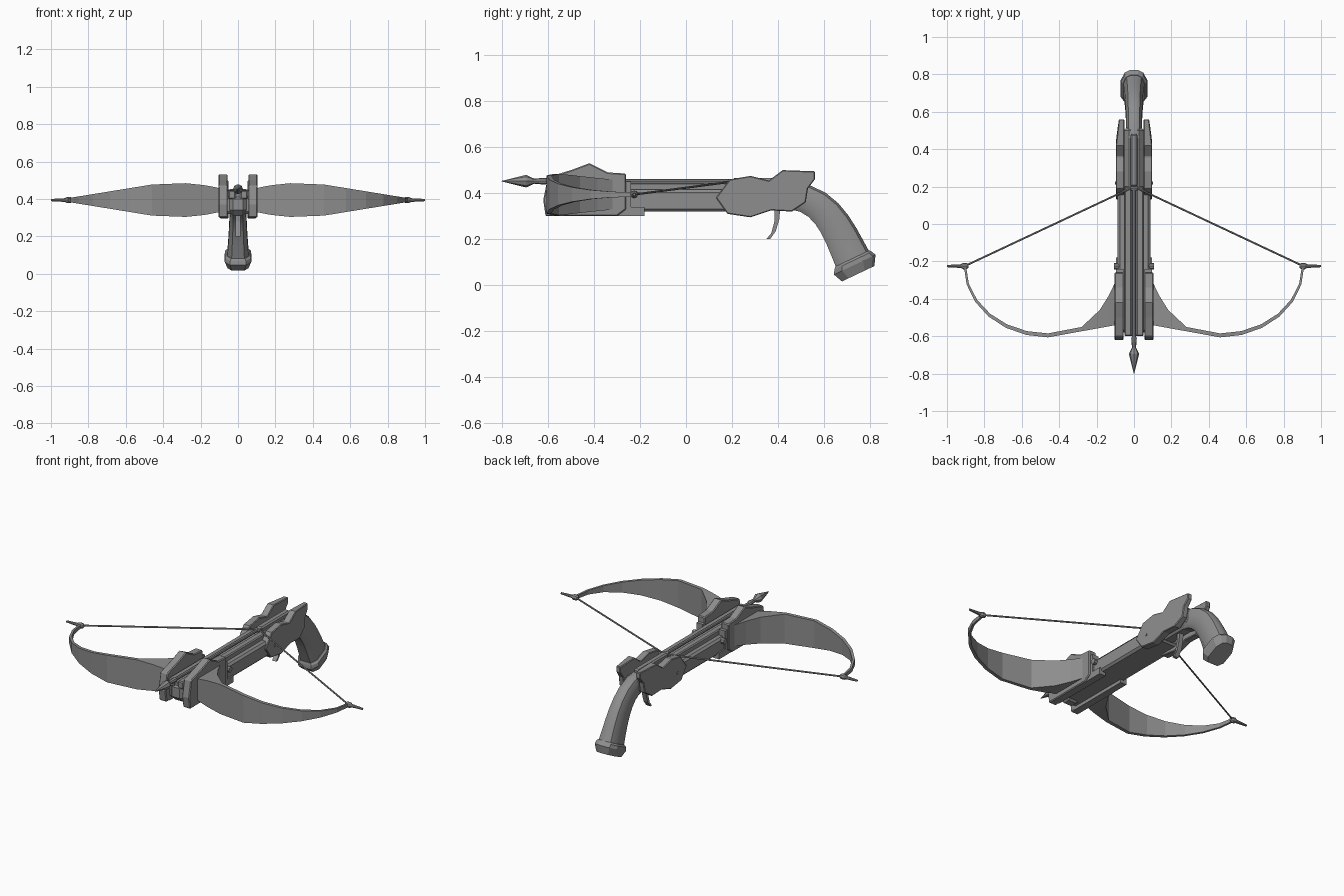
import bpy, bmesh, math
from mathutils import Vector
from mathutils.geometry import interpolate_bezier

cube = bpy.data.objects.get("Cube")
if cube:
    bpy.data.objects.remove(cube)

tone = (.27, .27, .27, 1)
grey = bpy.data.materials.new("plain grey")
grey.use_nodes = True
grey.diffuse_color = tone
grey.node_tree.nodes["Principled BSDF"].inputs["Base Color"].default_value = tone


def finish(name, bm, mirror, bevel):
    bmesh.ops.recalc_face_normals(bm, faces=bm.faces)
    mesh = bpy.data.meshes.new(name)
    bm.to_mesh(mesh)
    bm.free()
    mesh.materials.append(grey)
    part = bpy.data.objects.new(name, mesh)
    bpy.context.collection.objects.link(part)
    if bevel:
        modifier = part.modifiers.new("bevel", 'BEVEL')
        modifier.width = bevel
        modifier.segments = 1
        modifier.limit_method = 'ANGLE'
        modifier.angle_limit = math.radians(50)
    if mirror:
        part.modifiers.new("mirror", 'MIRROR')
    return part


def loft(name, rings, mirror=False, bevel=0):
    """Skin a list of equal closed rings and cap both ends."""
    bm = bmesh.new()
    rows = [[bm.verts.new(point) for point in ring] for ring in rings]
    for near, far in zip(rows, rows[1:]):
        for i in range(len(near)):
            bm.faces.new((near[i - 1], near[i], far[i], far[i - 1]))
    bm.faces.new(rows[0])
    bm.faces.new(rows[-1])
    return finish(name, bm, mirror, bevel)


def prism(name, profile, inner, outer, **options):
    """Side profile of (y, z) points extruded across x."""
    return loft(name, [[(x, y, z) for y, z in profile] for x in (inner, outer)], **options)


def box(name, inner, outer, front, back, low, high, **options):
    profile = [(front, low), (back, low), (back, high), (front, high)]
    return prism(name, profile, inner, outer, **options)


def rod(name, start, end, steps, sides=8, **options):
    """Round bar between two points, steps are (fraction along, radius)."""
    start, end = Vector(start), Vector(end)
    axis = (end - start).normalized()
    side = axis.cross(Vector((0, 0, 1))).normalized()
    up = side.cross(axis)
    angles = [math.tau * i / sides for i in range(sides)]
    rings = [[start.lerp(end, along) + radius * (math.cos(a) * side + math.sin(a) * up)
              for a in angles] for along, radius in steps]
    return loft(name, rings, **options)


def plain(radius):
    return [(0, radius), (1, radius)]


# Stock with the bolt channel on top
box("stock", -.088, .088, -.58, .3, .32, .415, bevel=.012)
box("channel_rail", .012, .052, -.6, .2, .4, .445, mirror=True, bevel=.006)
box("channel_floor", -.02, .02, -.59, .2, .4, .43)
box("nose_block", -.056, .056, -.6, -.5, .31, .43, bevel=.03)
box("lock_housing", -.056, .056, .15, .53, .33, .44, bevel=.03)
box("lock_ridge", -.02, .02, .2, .48, .43, .465, bevel=.008)

# Front cheek plates and the rails below them
front_profile = [(-.61, .3), (-.62, .37), (-.6, .47), (-.5, .5), (-.42, .53),
                 (-.34, .49), (-.26, .485), (-.26, .33), (-.3, .3)]
prism("front_plate", front_profile, .055, .105, mirror=True, bevel=.005)
box("lower_rail", .055, .097, -.58, -.18, .3, .34, mirror=True)
box("limb_clamp", .055, .097, -.5, -.24, .33, .45, mirror=True)

# Rear cheek plates, thinning toward the back
rear_profile = [(.13, .38), (.19, .46), (.28, .475), (.36, .455), (.42, .5), (.56, .495),
                (.56, .46), (.53, .42), (.52, .36), (.46, .32), (.37, .325), (.28, .295),
                (.18, .31)]
inner_face = [(.052, y, z) for y, z in rear_profile]
outer_face = [(.097 - .15 * max(0, y - .45), y, z) for y, z in rear_profile]
loft("rear_plate", [inner_face, outer_face], mirror=True, bevel=.004)

# Pins through the stock
rod("side_pin", (.08, -.225, .395), (.108, -.225, .395), plain(.017), mirror=True)
rod("rear_pin", (.09, .22, .37), (.101, .22, .37), plain(.008), mirror=True)

# Bow limbs: a flared root blending into an elliptical sweep
bend_x, nock_y, middle = .46, -.225, .394


def limb_ring(x, front, back_x, back, half):
    low, high = middle - half, middle + half
    return [(x, front, low), (x, front, high), (back_x, back, high), (back_x, back, low)]


limb_rings = []
for step in (1, .9, .77, .5):
    x = bend_x - .36 * step
    half = .083 + .047 * step - .066 * step ** 2
    limb_rings.append(limb_ring(x, .065 * step - .606, x, .275 * step ** 3 - .585, half))
for step in range(7):
    angle = math.radians(15 * step)
    run, rise = math.sin(angle), math.cos(angle)
    limb_rings.append(limb_ring(bend_x + .45 * run, nock_y - .381 * rise,
                                bend_x + .438 * run, nock_y - .36 * rise,
                                .01 + .073 * (1 - run)))
loft("bow_limb", limb_rings, mirror=True)

# Limb tips and string
tip_steps = [(0, .009), (.1, .017), (.25, .017), (.35, .01), (1, .006)]
rod("limb_tip", (.885, nock_y, middle), (1, nock_y, middle), tip_steps, mirror=True)
rod("string", (.905, nock_y, middle), (0, .2, .45), plain(.005), sides=6, mirror=True)
rod("string_catch", (-.018, .19, .45), (.018, .19, .45), plain(.012))

# Bolt
bolt_head = [(0, .001), (.75, .027), (.8, .025), (1, .011)]
rod("bolt_head", (0, -.802, .452), (0, -.66, .452), bolt_head)
rod("bolt_collar", (0, -.66, .452), (0, -.6, .452), [(0, .011), (.8, .015), (1, .01)])
rod("bolt_shaft", (0, -.61, .452), (0, .19, .452), plain(.01))

# Grip: a rounded section swept along a curve
quarter = [(-1, .6), (-.6, 1), (.4, 1), (.85, .7), (1, .3)]
section = quarter + [(up, -side) for up, side in reversed(quarter)]


def grip_ring(centre, heading, tall, wide):
    upward = Vector((0, -heading.z, heading.y))
    return [centre + upward * tall * up + Vector((wide * side, 0, 0)) for up, side in section]


knots = [Vector((0, y, z)) for y, z in ((.45, .39), (.62, .38), (.67, .22), (.725, .11))]
spine = interpolate_bezier(*knots, 8)
grip_rings = []
for i, centre in enumerate(spine):
    heading = (spine[min(i + 1, 7)] - spine[max(i - 1, 0)]).normalized()
    along = i / 7
    grip_rings.append(grip_ring(centre, heading, .058 + .022 * along, .042 + .015 * along ** 2))
grip = loft("grip", grip_rings)
bpy.ops.object.select_all(action='DESELECT')
grip.select_set(True)
bpy.context.view_layer.objects.active = grip
bpy.ops.object.shade_smooth_by_angle(angle=math.radians(35))

# Butt cap flaring out from the end of the grip
butt, foot = spine[-1], Vector((0, .748, .05))
cap_steps = [(-.1, .082, .06), (.05, .09, .07), (.35, .1, .071), (1, .078, .056)]
loft("butt_cap", [grip_ring(butt.lerp(foot, along), heading, tall, wide)
                  for along, tall, wide in cap_steps])

# Trigger
trigger = [(.385, .34), (.385, .28), (.37, .225), (.348, .2), (.365, .2), (.39, .235),
           (.405, .285), (.41, .34)]
prism("trigger", trigger, -.014, .014)
